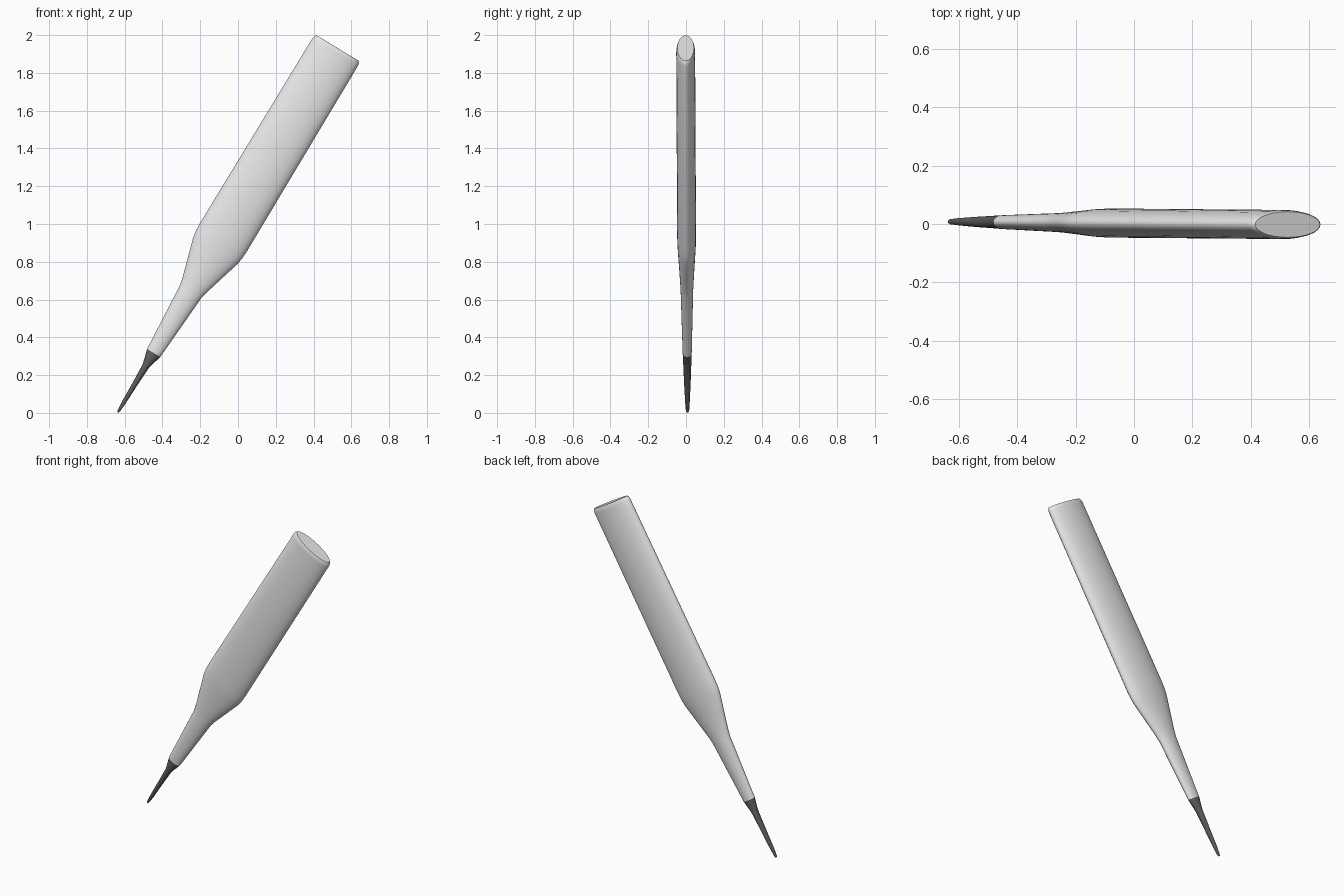
import bpy
from math import sin, cos, pi, radians
from mathutils import Matrix, Vector

cube = bpy.data.objects.get("Cube")
if cube:
    bpy.data.objects.remove(cube, do_unlink=True)

SIDES = 32


def material(name, value):
    mat = bpy.data.materials.new(name)
    mat.use_nodes = True
    colour = (value, value, value, 1)
    mat.diffuse_color = colour
    mat.node_tree.nodes["Principled BSDF"].inputs["Base Color"].default_value = colour
    return mat


def loft(name, rings, mat, placement):
    """Skin elliptical rings given as (distance, half width, half thickness)."""
    verts = [(w * cos(2 * pi * i / SIDES), d * sin(2 * pi * i / SIDES), t)
             for t, w, d in rings for i in range(SIDES)]
    faces = [tuple(reversed(range(SIDES))),
             tuple(range(len(verts) - SIDES, len(verts)))]
    for r in range(len(rings) - 1):
        for i in range(SIDES):
            a, b = r * SIDES + i, r * SIDES + (i + 1) % SIDES
            faces.append((a, b, b + SIDES, a + SIDES))
    mesh = bpy.data.meshes.new(name)
    mesh.from_pydata(verts, [], faces)
    mesh.materials.append(mat)
    obj = bpy.data.objects.new(name, mesh)
    bpy.context.collection.objects.link(obj)
    obj.matrix_world = placement
    bpy.ops.object.select_all(action="DESELECT")
    obj.select_set(True)
    bpy.context.view_layer.objects.active = obj
    bpy.ops.object.shade_smooth_by_angle(angle=radians(40))
    return obj


# Tool axis leans to the left side, with a very slight sideways tilt
placement = (Matrix.Translation(Vector((-0.636, 0.008, 0.003)))
             @ Matrix.Rotation(radians(31.1), 4, "Y")
             @ Matrix.Rotation(radians(0.25), 4, "X"))

# Flat handle with a rounded shoulder, slim neck and softened end
loft("handle", [
    (0.367, 0.041, 0.024), (0.745, 0.066, 0.033), (0.79, 0.076, 0.035),
    (0.9, 0.108, 0.041), (1.0, 0.137, 0.047), (1.04, 0.143, 0.049),
    (1.09, 0.145, 0.05), (2.225, 0.141, 0.05), (2.242, 0.138, 0.048),
    (2.252, 0.13, 0.044)], material("light grey", 0.8), placement)

# Dark tapered point
loft("point", [
    (0.0, 0.004, 0.005), (0.012, 0.007, 0.009), (0.06, 0.011, 0.012),
    (0.17, 0.014, 0.017), (0.285, 0.019, 0.021), (0.31, 0.025, 0.022),
    (0.367, 0.041, 0.024)], material("dark grey", 0.11), placement)
